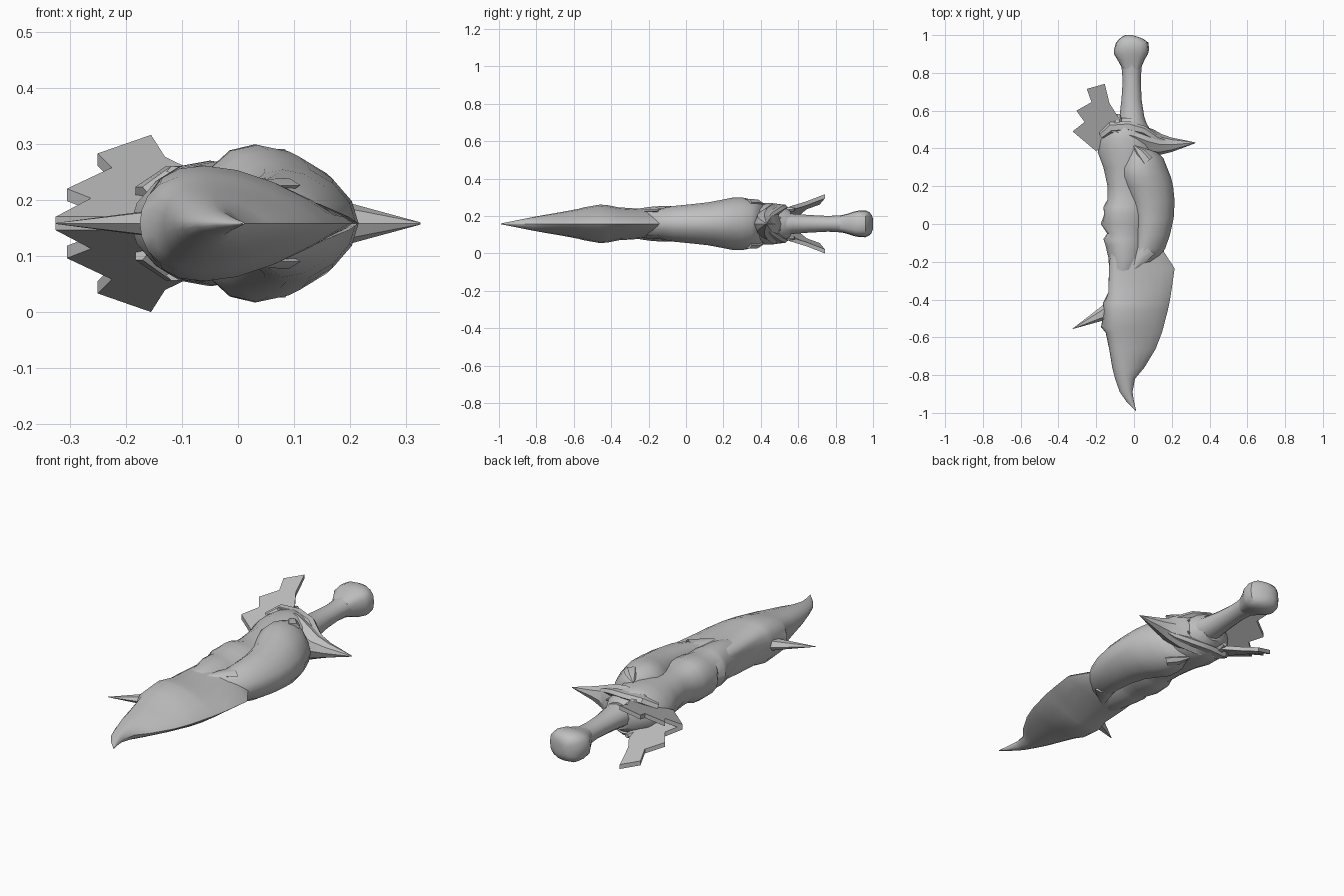
import bpy, bmesh, math
from mathutils import Vector

MID = 0.158  # height of the plane the dagger is mirrored about

grey = bpy.data.materials.new("bone grey")
grey.diffuse_color = (0.53, 0.53, 0.53, 1)


def finish(name, bm, angle=40):
    bmesh.ops.remove_doubles(bm, verts=bm.verts, dist=0.0005)
    bmesh.ops.recalc_face_normals(bm, faces=bm.faces)
    me = bpy.data.meshes.new(name)
    bm.to_mesh(me)
    bm.free()
    me.materials.append(grey)
    ob = bpy.data.objects.new(name, me)
    bpy.context.collection.objects.link(ob)
    bpy.ops.object.select_all(action='DESELECT')
    ob.select_set(True)
    bpy.context.view_layer.objects.active = ob
    bpy.ops.object.shade_smooth_by_angle(angle=math.radians(angle))
    return ob


def skin(bm, rings):
    rings = [[bm.verts.new(p) for p in r] for r in rings]
    n = len(rings[0])
    for a, b in zip(rings, rings[1:]):
        for i in range(n):
            j = (i + 1) % n
            bm.faces.new((a[i], a[j], b[j], b[i]))
    bm.faces.new(rings[0])
    bm.faces.new(rings[-1][::-1])


def loft(name, stations, right=1.0, left=1.0, box=1.0, sides=16, mid=MID, angle=40):
    """Stations: y, left x, right x, x of the ridge, half thickness.
    Powers over 1 sharpen the right or left edge; box under 1 squares the section."""
    rings = []
    for y, xl, xr, ridge, hz in stations:
        c, w = (xl + xr) / 2, (xr - xl) / 2
        ring = []
        for k in range(sides):
            t = 2 * math.pi * k / sides
            s, q = math.sin(t), math.cos(t)
            power = (right if q > 0 else left) * box
            x = c + w * math.copysign(abs(q) ** box, q) + (ridge - c) * s * s
            ring.append((x, y, mid + hz * math.copysign(abs(s) ** power, s)))
        rings.append(ring)
    bm = bmesh.new()
    skin(bm, rings)
    return finish(name, bm, angle)


def spike(name, path, sides=6):
    """Path: point, half width in plan, half height; tapers along the path."""
    bm = bmesh.new()
    rings = []
    for i, (p, w, h) in enumerate(path):
        a, b = path[max(i - 1, 0)][0], path[min(i + 1, len(path) - 1)][0]
        d = (Vector(b) - Vector(a)).normalized()
        side = Vector((-d.y, d.x, 0)).normalized()
        up = d.cross(side)
        rings.append([Vector(p) + side * w * math.cos(2 * math.pi * k / sides)
                      + up * h * math.sin(2 * math.pi * k / sides) for k in range(sides)])
    skin(bm, rings)
    return finish(name, bm, 35)


# blade with a thick back and a thin cutting edge
loft("blade", [
    (-0.99, 0.008, 0.012, 0.01, 0.002),
    (-0.94, -0.04, 0.0, -0.015, 0.012),
    (-0.89, -0.075, -0.008, -0.035, 0.022),
    (-0.82, -0.10, 0.005, -0.045, 0.036),
    (-0.76, -0.115, 0.055, -0.05, 0.047),
    (-0.66, -0.132, 0.115, -0.055, 0.064),
    (-0.575, -0.15, 0.148, -0.06, 0.08),
    (-0.545, -0.175, 0.156, -0.06, 0.088),
    (-0.46, -0.158, 0.178, -0.06, 0.103),
    (-0.42, -0.165, 0.187, -0.06, 0.10),
    (-0.36, -0.135, 0.197, -0.06, 0.088),
    (-0.235, -0.13, 0.215, -0.06, 0.08),
    (-0.15, -0.125, 0.16, -0.06, 0.08),
    (0.0, -0.12, 0.10, -0.05, 0.07)], right=1.6, left=1.1, sides=20)

# rounded back of the body with low bumps, running up to the guard
loft("spine", [
    (-0.33, -0.12, -0.03, -0.07, 0.06),
    (-0.24, -0.132, 0.03, -0.06, 0.084),
    (-0.18, -0.135, 0.05, -0.055, 0.092),
    (-0.11, -0.152, 0.06, -0.06, 0.096),
    (-0.08, -0.162, 0.06, -0.06, 0.094),
    (-0.05, -0.142, 0.07, -0.06, 0.092),
    (0.0, -0.176, 0.08, -0.06, 0.098),
    (0.05, -0.158, 0.09, -0.065, 0.104),
    (0.09, -0.162, 0.10, -0.06, 0.10),
    (0.13, -0.14, 0.10, -0.05, 0.09),
    (0.20, -0.14, 0.10, -0.05, 0.092),
    (0.30, -0.162, 0.10, -0.04, 0.10),
    (0.38, -0.192, 0.11, -0.04, 0.11),
    (0.45, -0.185, 0.10, -0.05, 0.112),
    (0.51, -0.16, 0.08, -0.05, 0.104),
    (0.56, -0.09, 0.05, -0.02, 0.066)], left=1.15)

# swollen muscle on the cutting side
loft("muscle", [
    (-0.25, -0.015, 0.005, -0.005, 0.07),
    (-0.20, 0.0, 0.12, 0.03, 0.072),
    (-0.13, 0.0, 0.165, 0.06, 0.083),
    (-0.06, 0.0, 0.19, 0.08, 0.096),
    (0.03, 0.0, 0.21, 0.085, 0.105),
    (0.12, -0.02, 0.215, 0.075, 0.115),
    (0.20, -0.06, 0.207, 0.055, 0.13),
    (0.25, -0.075, 0.195, 0.035, 0.14),
    (0.30, -0.075, 0.175, 0.03, 0.141),
    (0.35, -0.055, 0.155, 0.03, 0.13),
    (0.38, -0.04, 0.125, 0.025, 0.12),
    (0.42, -0.02, 0.04, 0.0, 0.10)], right=1.1)

# handle
loft("handle", [
    (0.46, -0.09, 0.07, -0.01, 0.075),
    (0.52, -0.085, 0.07, -0.01, 0.065),
    (0.57, -0.077, 0.054, -0.01, 0.054),
    (0.66, -0.066, 0.04, -0.012, 0.047),
    (0.76, -0.06, 0.036, -0.012, 0.042),
    (0.83, -0.066, 0.04, -0.012, 0.046),
    (0.88, -0.08, 0.05, -0.012, 0.056)], sides=12)

# knuckle-shaped pommel with squared lobes
loft("pommel", [
    (0.82, -0.06, 0.035, -0.012, 0.042),
    (0.87, -0.088, 0.056, -0.012, 0.056),
    (0.90, -0.106, 0.074, -0.012, 0.066),
    (0.925, -0.106, 0.08, -0.012, 0.071),
    (0.96, -0.095, 0.076, -0.014, 0.072),
    (0.98, -0.078, 0.05, -0.018, 0.062),
    (0.993, -0.06, 0.015, -0.022, 0.048),
    (1.0, -0.045, -0.01, -0.027, 0.025)], box=0.72)

# guard band sweeping out into a long point
spike("guard_spike", [
    ((-0.10, 0.49, MID), 0.05, 0.10), ((0.0, 0.465, MID), 0.065, 0.108),
    ((0.08, 0.435, MID), 0.07, 0.085), ((0.14, 0.42, MID), 0.056, 0.058),
    ((0.20, 0.42, MID), 0.038, 0.036), ((0.325, 0.43, MID), 0.002, 0.002)], 8)

# thorn on the back of the blade
spike("blade_thorn", [
    ((-0.10, -0.44, MID), 0.05, 0.04), ((-0.165, -0.475, MID), 0.036, 0.024),
    ((-0.325, -0.555, MID), 0.001, 0.001)], 6)

# parts on both flat sides
outline = [(-0.10, 0.46), (-0.20, 0.385), (-0.325, 0.49), (-0.262, 0.54), (-0.305, 0.60),
           (-0.225, 0.645), (-0.25, 0.715), (-0.155, 0.742), (-0.13, 0.64), (-0.08, 0.56)]
for label, s in (("upper", 1), ("lower", -1)):
    # jagged wing plate tilted away from the middle
    bm = bmesh.new()
    rows = []
    for off in (0.0, -0.022):
        rows.append([(x, y, MID + s * max(0.157 + 0.223 * (x + 0.155) + 0.44 * (y - 0.74) + off,
                                         0.012 + off)) for x, y in outline])
    skin(bm, rows)
    finish(f"{label}_wing_plate", bm, 20)

    # curled hook at the top of the muscle
    spike(f"{label}_hook", [
        ((0.07, 0.33, MID + s * 0.115), 0.035, 0.02), ((0.035, 0.375, MID + s * 0.115), 0.027, 0.018),
        ((0.0, 0.415, MID + s * 0.105), 0.004, 0.004)])

    # flat claw at the lower end of the muscle
    spike(f"{label}_claw", [
        ((0.07, -0.13, MID + s * 0.068), 0.05, 0.015), ((0.03, -0.19, MID + s * 0.068), 0.03, 0.012),
        ((-0.012, -0.25, MID + s * 0.07), 0.003, 0.004)])

    # raised collar strap across the guard
    spike(f"{label}_strap", [
        ((-0.17, 0.47, MID + s * 0.05), 0.02, 0.02), ((-0.12, 0.51, MID + s * 0.085), 0.03, 0.02),
        ((-0.03, 0.515, MID + s * 0.088), 0.03, 0.018), ((0.05, 0.495, MID + s * 0.075), 0.025, 0.018),
        ((0.12, 0.45, MID + s * 0.045), 0.02, 0.016), ((0.20, 0.43, MID + s * 0.015), 0.005, 0.008)])

    # small barbs beside the grip
    spike(f"{label}_barb", [((0.02, 0.46, MID + s * 0.05), 0.03, 0.03),
                            ((0.085, 0.505, MID + s * 0.03), 0.003, 0.003)])
    spike(f"{label}_wing_barb", [((-0.10, 0.48, MID + s * 0.08), 0.04, 0.025),
                                 ((-0.08, 0.58, MID + s * 0.075), 0.012, 0.01)])
